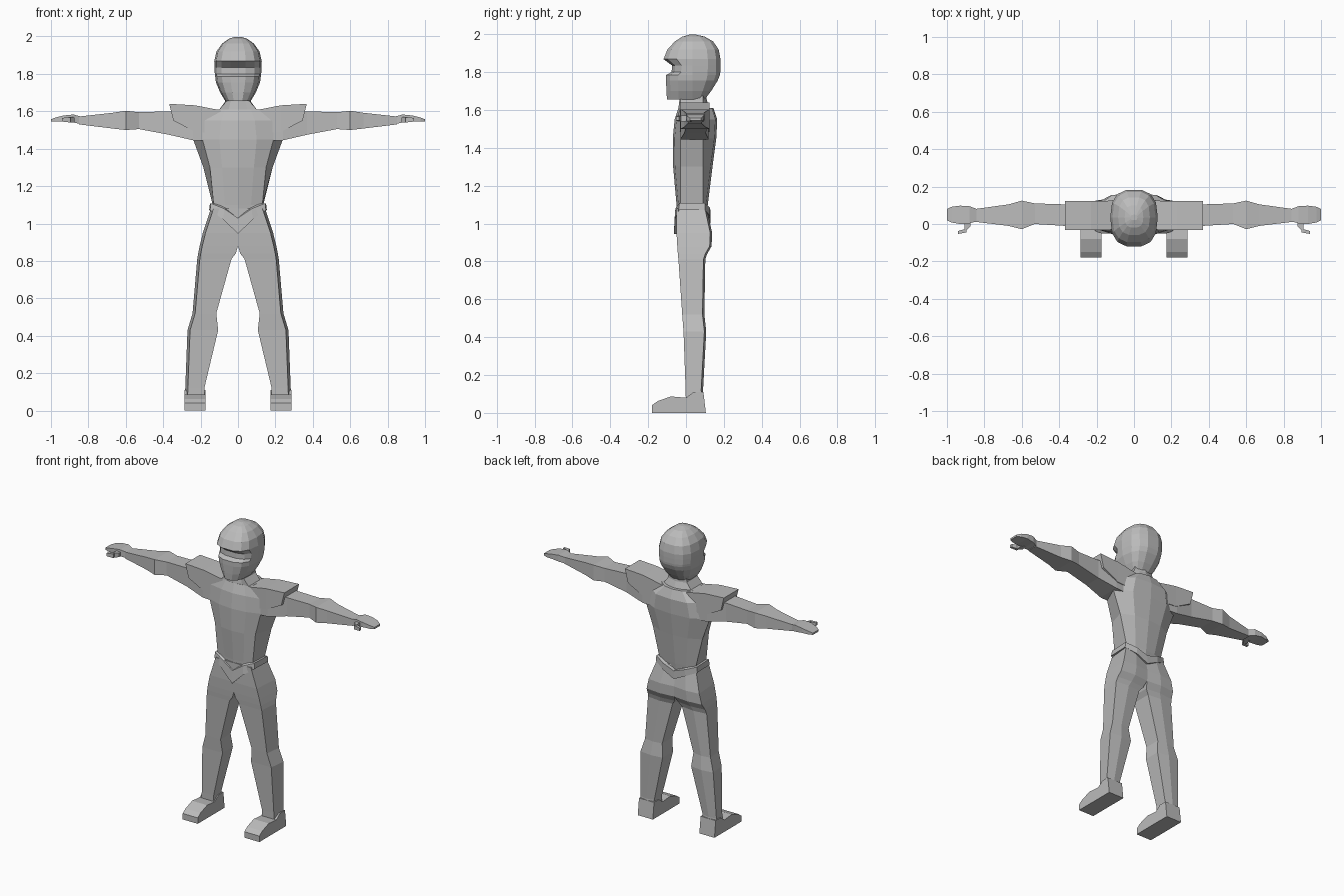
import bpy, bmesh, math

grey = bpy.data.materials.new("plain grey")
grey.diffuse_color = (0.5, 0.5, 0.5, 1)


def finish(name, bm, mirror=False):
    bmesh.ops.recalc_face_normals(bm, faces=bm.faces)
    me = bpy.data.meshes.new(name)
    bm.to_mesh(me)
    bm.free()
    me.materials.append(grey)
    ob = bpy.data.objects.new(name, me)
    bpy.context.collection.objects.link(ob)
    if mirror:
        ob.modifiers.new("mirror", 'MIRROR').use_mirror_merge = False
    return ob


def loft(name, rings, mirror=False, closed=False):
    """Skin a list of rings; ends are capped unless the loft closes on itself."""
    bm = bmesh.new()
    vs = [[bm.verts.new(p) for p in r] for r in rings]
    n = len(vs[0])
    pairs = list(zip(vs, vs[1:])) + ([(vs[-1], vs[0])] if closed else [])
    for a, b in pairs:
        for i in range(n):
            j = (i + 1) % n
            bm.faces.new((a[i], a[j], b[j], b[i]))
    if not closed:
        bm.faces.new(vs[0])
        bm.faces.new(vs[-1])
    return finish(name, bm, mirror)


def both(half):
    """Complete a half ring that starts and ends on the centre line."""
    return half + [(-x, y, z) for x, y, z in half[-2:0:-1]]


# Torso: front panel, narrow front corner, wide rear corner, back
def torso_ring(z, f, fw, w, yf, yb):
    return both([(0, yf, z), (f, yf + .01, z), (fw, -.03, z), (w, .09, z),
                 (w * .55, yb - .01, z), (0, yb, z)])


loft("torso", [torso_ring(*r) for r in (
    (1.00, .06, .11, .12, -.045, .10), (1.10, .07, .13, .135, -.05, .115),
    (1.30, .085, .15, .185, -.068, .14), (1.45, .10, .19, .24, -.07, .16),
    (1.55, .09, .19, .21, -.06, .165), (1.61, .07, .11, .12, -.04, .145))])

# Neck
loft("neck", [torso_ring(*r) for r in (
    (1.57, .06, .11, .12, -.04, .13), (1.61, .05, .10, .10, -.04, .125),
    (1.65, .04, .065, .07, -.035, .11), (1.70, .04, .06, .065, -.03, .105))])

# Head: front depth varies by height to form brow, visor slot and face mask
def head_ring(z, w, yf, yb, yc=.035, n=14):
    pts = []
    for i in range(n):
        a = 2 * math.pi * (i + .5) / n
        c, s = math.cos(a), math.sin(a)
        x = math.copysign(abs(s) ** .75, s) * w
        y = math.copysign(abs(c) ** .75, c)
        pts.append((x, yc + y * ((yb - yc) if y > 0 else (yc - yf)), z))
    return pts


loft("helmet", [head_ring(*r) for r in (
    (1.655, .068, -.103, .10), (1.70, .095, -.106, .135), (1.755, .118, -.108, .17),
    (1.785, .122, -.108, .182), (1.80, .124, -.078, .184), (1.835, .126, -.076, .185),
    (1.868, .127, -.122, .185), (1.92, .115, -.10, .175), (1.962, .085, -.06, .145),
    (1.987, .05, -.02, .10), (1.998, .018, .02, .05))])


# Arms: quad sections along x
def x_ring(x, z0, z1, y0, y1):
    return [(x, y0, z0), (x, y1, z0), (x, y1, z1), (x, y0, z1)]


loft("arm", [x_ring(*r) for r in (
    (.12, 1.44, 1.59, -.03, .12), (.24, 1.445, 1.60, -.03, .12),
    (.37, 1.475, 1.60, -.01, .105), (.53, 1.505, 1.595, 0, .11),
    (.60, 1.50, 1.603, -.028, .125), (.67, 1.508, 1.592, -.01, .105),
    (.85, 1.53, 1.572, .012, .08))], True)

# Shoulder pads, sloping inward below the outer lip
pad = [x_ring(*r) for r in ((.09, 1.48, 1.605, -.03, .125),
                            (.23, 1.49, 1.632, -.033, .123),
                            (.345, 1.55, 1.64, -.033, .123))]
pad[2][2] = (.368, .123, 1.64)
pad[2][3] = (.368, -.033, 1.64)
loft("shoulder_pad", pad, True)

# Hands and thumbs
loft("hand", [x_ring(*r) for r in (
    (.84, 1.532, 1.572, .015, .08), (.88, 1.54, 1.583, .003, .095),
    (.93, 1.547, 1.578, 0, .098), (.975, 1.545, 1.567, .008, .092),
    (1.0, 1.545, 1.557, .02, .08))], True)
loft("thumb", [x_ring(*r) for r in (
    (.875, 1.54, 1.568, -.012, .03), (.905, 1.54, 1.57, -.045, .02))], True)
loft("thumb_tip", [x_ring(*r) for r in (
    (.895, 1.54, 1.568, -.045, -.025), (.94, 1.545, 1.565, -.053, -.037))], True)


# Legs: front edge slightly narrower than the back
def leg_ring(z, x0, x1, yf, yb):
    return [(x0, yf, z), (x1 - .014, yf, z), (x1, yb - .01, z),
            ((x0 + x1) / 2, yb, z), (x0, yb - .01, z)]


loft("leg", [leg_ring(*r) for r in (
    (.02, .178, .285, 0, .10), (.12, .18, .282, -.002, .09),
    (.43, .106, .27, -.013, .107), (.52, .116, .243, -.02, .097),
    (.81, .035, .218, -.04, .102), (.84, .012, .213, -.043, .112),
    (.88, 0, .205, -.046, .135), (.95, 0, .188, -.05, .138),
    (1.08, 0, .145, -.05, .11))], True)

# Feet: side profile extruded across
foot = ((-.18, 0), (-.18, .04), (-.15, .062), (-.08, .087), (0, .08),
        (.04, .11), (.092, .11), (.105, 0))
loft("foot", [[(x, y, z) for y, z in foot] for x in (.173, .285)], True)

# Belt: a closed band dipping to a V at the front and a shallower one behind
belt_half = ((0, -.06, .945, 1.03), (.075, -.056, 1.02, 1.08), (.145, -.035, 1.072, 1.108),
             (.15, .10, 1.072, 1.108), (.08, .127, 1.04, 1.083), (0, .13, 1.00, 1.055))
loop = list(belt_half) + [(-x, y, a, b) for x, y, a, b in belt_half[-2:0:-1]]
loft("belt", [[(x * 1.03, y - .004 * (y < 0), a), (x, y, b),
               (x * .8, y * .8, b), (x * .8, y * .8, a)] for x, y, a, b in loop],
     closed=True)
